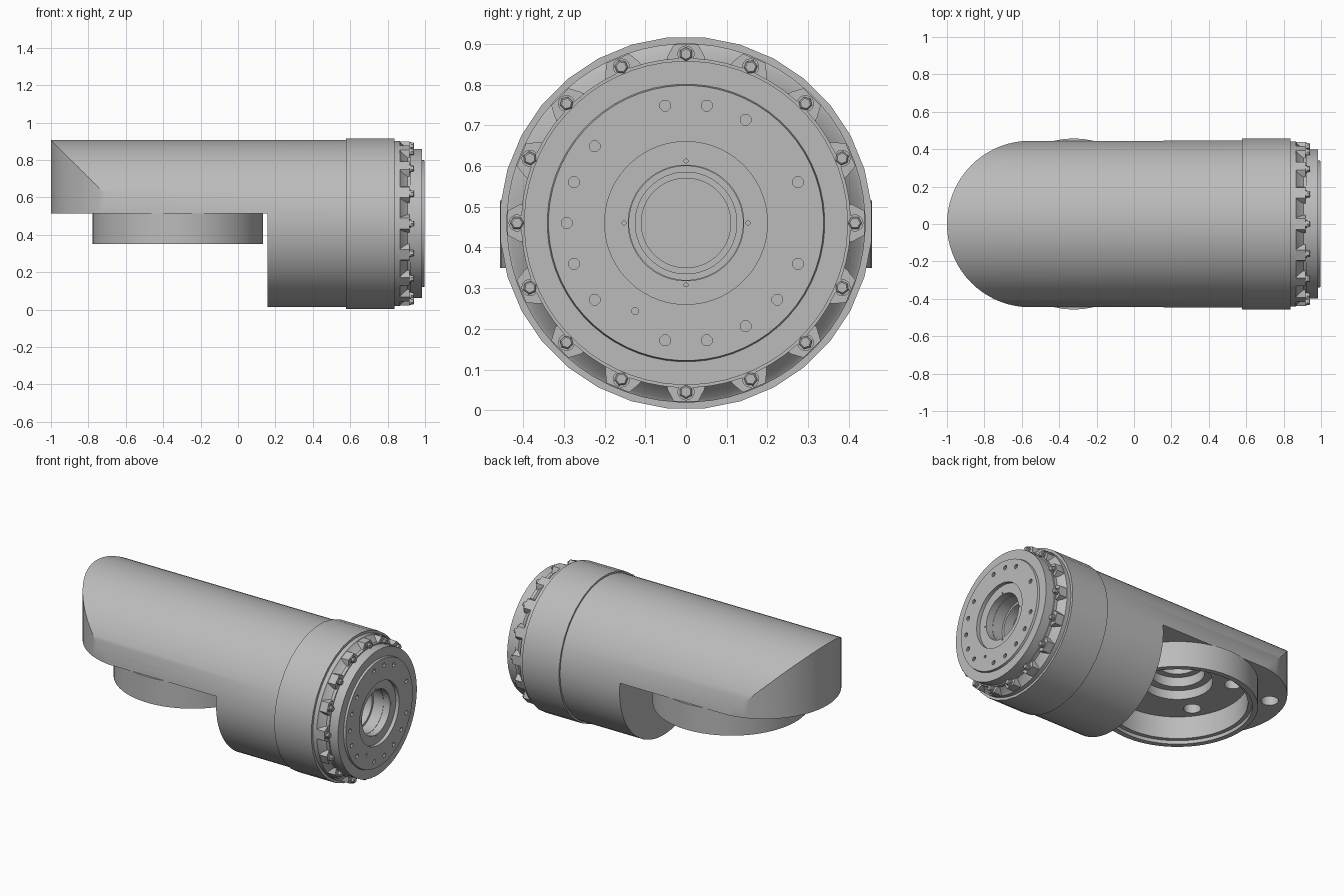
import bpy, bmesh, math
from mathutils import Matrix, Vector

cube = bpy.data.objects.get("Cube")
if cube:
    bpy.data.objects.remove(cube, do_unlink=True)

grey = bpy.data.materials.new("machined grey")
grey.use_nodes = True
grey.diffuse_color = (0.5, 0.5, 0.5, 1)
grey.node_tree.nodes["Principled BSDF"].inputs["Base Color"].default_value = (0.5, 0.5, 0.5, 1)

AXIS_Z = 0.46      # height of the main tube axis
RING_X = -0.322    # centre of the lower flange
CAP_X = -0.555     # centre of the rounded end
ALONG_X = Matrix.Translation((0, 0, AXIS_Z)) @ Matrix.Rotation(math.pi / 2, 4, 'Y')


def finish(name, bm):
    bmesh.ops.remove_doubles(bm, verts=bm.verts, dist=1e-5)
    bmesh.ops.recalc_face_normals(bm, faces=bm.faces)
    mesh = bpy.data.meshes.new(name)
    bm.to_mesh(mesh)
    bm.free()
    mesh.materials.append(grey)
    obj = bpy.data.objects.new(name, mesh)
    bpy.context.collection.objects.link(obj)
    return obj


def lathe(name, profile, matrix, segs=64, closed=False):
    """Revolve (radius, height) points round local z; open profiles end on the axis."""
    bm = bmesh.new()
    if not closed:
        profile = [(0, profile[0][1])] + profile + [(0, profile[-1][1])]
    rings = []
    for i in range(segs):
        a = 2 * math.pi * (i + 0.5) / segs
        rings.append([bm.verts.new(matrix @ Vector((r * math.cos(a), r * math.sin(a), h)))
                      for r, h in profile])
    count = len(profile)
    for i in range(segs):
        p, q = rings[i], rings[(i + 1) % segs]
        for j in range(count if closed else count - 1):
            k = (j + 1) % count
            quad = (p[j], q[j], q[k], p[k])
            if profile[j][0] == 0:
                quad = (p[j], q[k], p[k])
            elif profile[k][0] == 0:
                quad = (p[j], q[j], p[k])
            bm.faces.new(quad)
    return finish(name, bm)


def prism(name, outline, low, high, matrix=Matrix()):
    """Extrude a flat outline along local z."""
    bm = bmesh.new()
    bottom = [bm.verts.new(matrix @ Vector((x, y, low))) for x, y in outline]
    top = [bm.verts.new(matrix @ Vector((x, y, high))) for x, y in outline]
    bm.faces.new(bottom)
    bm.faces.new(top)
    for i in range(len(outline)):
        j = (i + 1) % len(outline)
        bm.faces.new((bottom[i], bottom[j], top[j], top[i]))
    return finish(name, bm)


def boolean(obj, cutters, operation='DIFFERENCE'):
    for cutter in cutters:
        mod = obj.modifiers.new("cut", 'BOOLEAN')
        mod.object, mod.operation, mod.solver = cutter, operation, 'EXACT'
    bpy.context.view_layer.update()
    graph = bpy.context.evaluated_depsgraph_get()
    mesh = bpy.data.meshes.new_from_object(obj.evaluated_get(graph))
    obj.modifiers.clear()
    obj.data = mesh
    for cutter in cutters:
        bpy.data.objects.remove(cutter, do_unlink=True)


def smooth(*objects):
    for obj in objects:
        bpy.ops.object.select_all(action='DESELECT')
        obj.select_set(True)
        bpy.context.view_layer.objects.active = obj
        bpy.ops.object.shade_smooth_by_angle(angle=math.radians(30))


def join(name, objects):
    bm = bmesh.new()
    for obj in objects:
        bm.from_mesh(obj.data)
        bpy.data.objects.remove(obj, do_unlink=True)
    return finish(name, bm)


def polar(radius, degrees):
    a = math.radians(degrees)
    return radius * math.cos(a), radius * math.sin(a)


# Main tube, rounded in plan at one end
body = lathe("main_tube", [(0.446, -1.1), (0.446, 0.6)], ALONG_X, 72)
plan = [(CAP_X + x, y) for x, y in (polar(0.445, 90 + 5 * i) for i in range(37))]
plan += [(CAP_X, -0.6), (0.7, -0.6), (0.7, 0.6), (CAP_X, 0.6)]
boolean(body, [prism("cap_plan", plan, -0.2, 1.2)], 'INTERSECT')

# Lower half cut away, with stepped socket and bolt holes in the underside
under = [(-1.2, -0.7), (0.157, -0.7), (0.157, 0.7), (-1.2, 0.7)]
boolean(body, [prism("under_cut", under, -0.3, 0.513)])
socket = lathe("socket", [(0.2, 0.4), (0.2, 0.57), (0.155, 0.57), (0.155, 0.63),
                          (0.115, 0.63), (0.115, 0.76)], Matrix.Translation((RING_X, 0, 0)), 48)
holes = [socket]
for x, y in ((-0.26, 0.18), (0.26, 0.18), (-0.54, 0.17)):
    for side in (1, -1):
        holes.append(lathe("hole", [(0.05, 0.4), (0.05, 0.64)],
                           Matrix.Translation((RING_X + x, y * side, 0)), 20))
boolean(body, holes)

# Lower flange ring with a stepped rim
flange = lathe("lower_flange", [(0.457, 0.35), (0.457, 0.515), (0.40, 0.515), (0.40, 0.372),
                                (0.425, 0.372), (0.425, 0.35)],
               Matrix.Translation((RING_X, 0, 0)), 72, closed=True)

# Collar and bevelled ring behind the output plate, with a shared bore
collar = lathe("collar", [(0.458, 0.577), (0.458, 0.838), (0.18, 0.838), (0.18, 0.577)],
               ALONG_X, 32, closed=True)
bevel_ring = lathe("bevel_ring", [(0.441, 0.83), (0.441, 0.865), (0.432, 0.87), (0.405, 0.905),
                                  (0.405, 0.925), (0.18, 0.925), (0.18, 0.83)],
                   ALONG_X, 64, closed=True)

# Stepped bore lining, open toward the output end
bore = lathe("bore_lining", [(0.19, 0.59), (0.19, 0.93), (0.14, 0.93), (0.14, 0.86), (0.125, 0.86),
                             (0.125, 0.80), (0.14, 0.80), (0.14, 0.74), (0.11, 0.74),
                             (0.11, 0.62)], ALONG_X, 40)

# Output plate with raised disc, drilled bolt circle and pin holes
plate = lathe("output_plate", [(0.398, 0.915), (0.398, 0.985), (0.341, 0.985), (0.338, 0.998),
                               (0.2, 0.998), (0.2, 0.975), (0.142, 0.975), (0.142, 0.915)],
              ALONG_X, 64, closed=True)
spots = [(0.293, d, 0.014) for d in range(20, 361, 20) if d not in (40, 120, 240, 360)]
spots += [(0.25, 240, 0.009)]
spots += [(0.152, d, 0.005) for d in range(0, 360, 90)]
drills = []
for radius, angle, size in spots:
    y, z = polar(radius, angle)
    drills.append(lathe("drill", [(size, 0.95), (size, 1.02)],
                        Matrix.Translation((0, y, z)) @ ALONG_X, 8))
boolean(plate, [join("drills", drills)])

# Clamping lugs and hex bolts round the ring
lugs, bolts = [], []
lug_shape = [(-0.05, 0.39), (-0.045, 0.41), (-0.03, 0.438), (0.03, 0.438), (0.045, 0.41), (0.05, 0.39)]
for i in range(16):
    turn = ALONG_X @ Matrix.Rotation(math.tau * i / 16, 4, 'Z')
    lugs.append(prism("lug", lug_shape, 0.86, 0.918, turn))
    at_bolt = turn @ Matrix.Translation((0, 0.415, 0))
    bolts.append(lathe("washer", [(0.021, 0.915), (0.021, 0.924)], at_bolt, 14))
    bolts.append(lathe("head", [(0.017, 0.92), (0.017, 0.937), (0.013, 0.941)], at_bolt, 6))
lugs = join("clamping_lugs", lugs)
bolts = join("ring_bolts", bolts)

smooth(body, flange, collar, bevel_ring, bore, plate, lugs, bolts)
